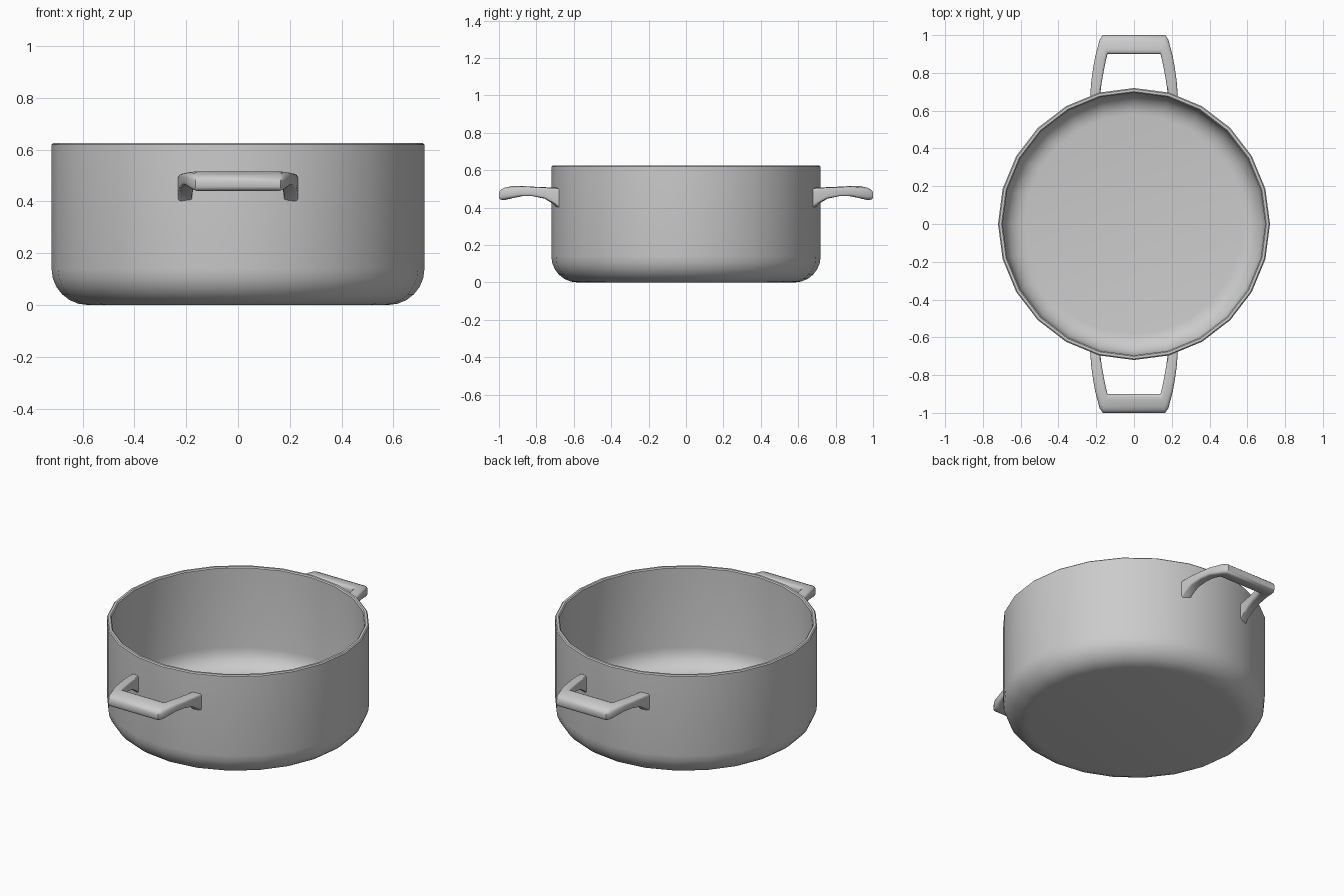
import bpy, bmesh
from math import sin, cos, pi, radians, copysign

if "Cube" in bpy.data.objects:
    bpy.data.objects.remove(bpy.data.objects["Cube"])


def finish(bm, name, angle):
    bmesh.ops.recalc_face_normals(bm, faces=bm.faces)
    me = bpy.data.meshes.new(name)
    bm.to_mesh(me)
    bm.free()
    ob = bpy.data.objects.new(name, me)
    bpy.context.collection.objects.link(ob)
    bpy.ops.object.select_all(action='DESELECT')
    ob.select_set(True)
    bpy.context.view_layer.objects.active = ob
    bpy.ops.object.shade_smooth_by_angle(angle=radians(angle))
    return ob


def loft(bm, rings, closed_ends=True):
    n = len(rings[0])
    vs = [[bm.verts.new(p) for p in r] for r in rings]
    for a, b in zip(vs, vs[1:]):
        for i in range(n):
            j = (i + 1) % n
            bm.faces.new((a[i], a[j], b[j], b[i]))
    if closed_ends:
        bm.faces.new(vs[0])
        bm.faces.new(vs[-1])


def arc(cx, cz, r, a0, a1, n=6):
    return [(cx + r * cos(radians(a0 + (a1 - a0) * i / n)),
             cz + r * sin(radians(a0 + (a1 - a0) * i / n))) for i in range(n + 1)]


# Pot body: thin 24-sided turned shell with rounded bottom edge
profile = arc(0.58, 0.14, 0.14, -90, 0)
profile += [(0.72, 0.619), (0.714, 0.625), (0.701, 0.625), (0.695, 0.619)]
profile += arc(0.58, 0.14, 0.115, 0, -90)
bm = bmesh.new()
loft(bm, [[(r * cos(k * pi / 12), r * sin(k * pi / 12), z) for k in range(24)]
          for r, z in profile])
finish(bm, "pot_body", 32)

# Handle stations: inner xy, outer xy, inner z low/high, outer z low/high, roundness
stations = [
    ((0.178, -0.685), (0.232, -0.680), (0.393, 0.507), (0.403, 0.500), 0.25),
    ((0.176, -0.710), (0.230, -0.705), (0.418, 0.508), (0.424, 0.503), 0.25),
    ((0.170, -0.755), (0.226, -0.755), (0.447, 0.510), (0.450, 0.506), 0.3),
    ((0.160, -0.810), (0.217, -0.820), (0.461, 0.513), (0.461, 0.508), 0.4),
    ((0.150, -0.860), (0.206, -0.885), (0.464, 0.517), (0.460, 0.510), 0.5),
    ((0.142, -0.895), (0.182, -0.975), (0.460, 0.520), (0.440, 0.504), 0.6),
    ((0.138, -0.900), (0.165, -1.000), (0.456, 0.522), (0.434, 0.500), 0.65),
]


def section(st, side):
    (xi, yi), (xo, yo), zi, zo, p = st
    ring = []
    for k in range(16):
        c, s = cos(k * pi / 8 + pi / 16), sin(k * pi / 8 + pi / 16)
        m = cos(pi / 16) ** p
        u = 0.5 + 0.5 * copysign(abs(c) ** p, c) / m
        v = 0.5 + 0.5 * copysign(abs(s) ** p, s) / m
        lo = zi[0] + (zo[0] - zi[0]) * u
        hi = zi[1] + (zo[1] - zi[1]) * u
        ring.append((side * (xi + (xo - xi) * u), yi + (yo - yi) * u,
                     lo + (hi - lo) * v))
    return ring


# Two loop handles, front and back
for name, turn in (("front_handle", 0), ("back_handle", pi)):
    bm = bmesh.new()
    loft(bm, [section(s, 1) for s in stations] +
         [section(s, -1) for s in reversed(stations)])
    handle = finish(bm, name, 40)
    handle.rotation_euler.z = turn
